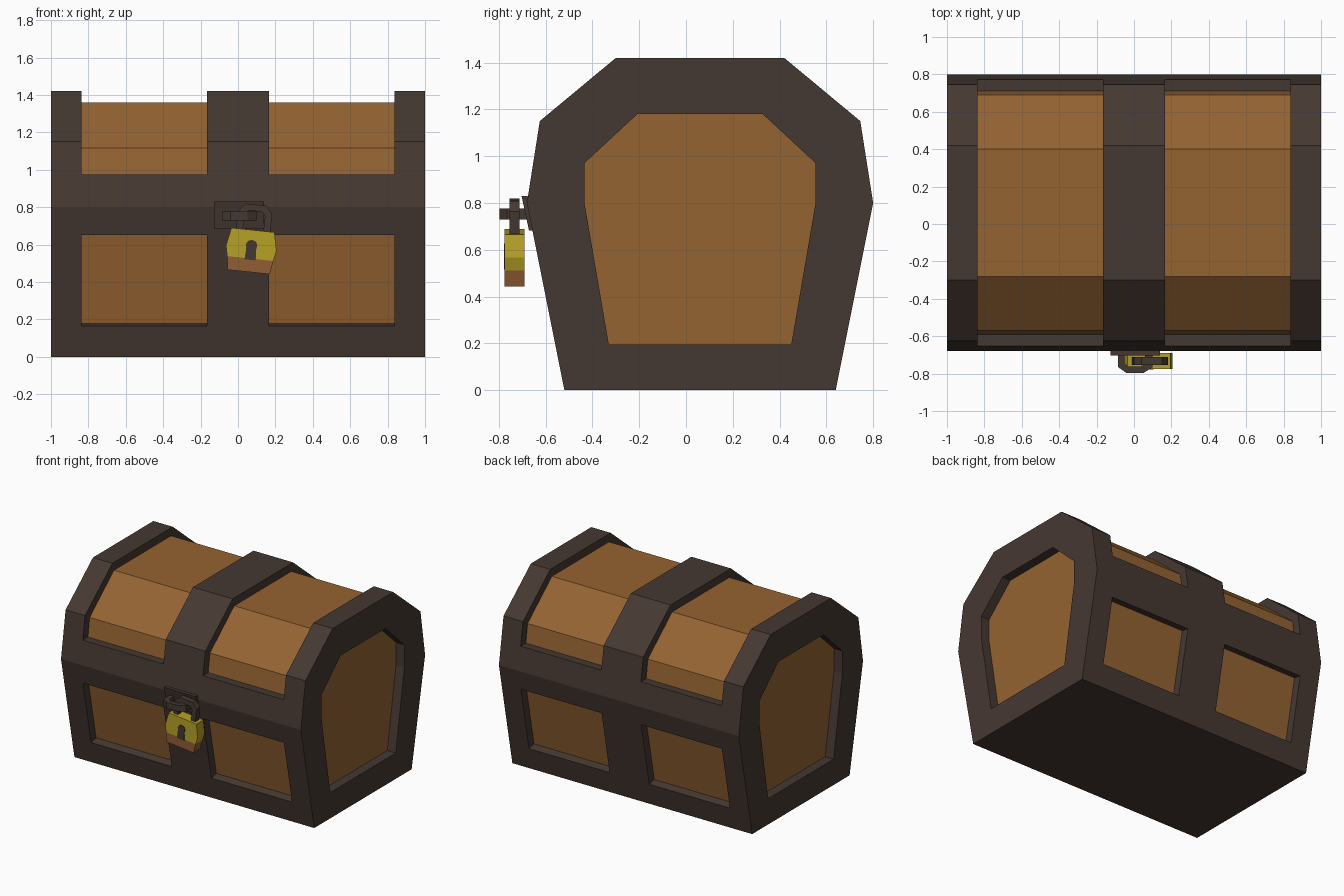
import bpy, bmesh, math
from mathutils import Vector, Matrix

if "Cube" in bpy.data.objects:
    bpy.data.objects.remove(bpy.data.objects["Cube"])


def material(name, rgb):
    m = bpy.data.materials.new(name)
    m.diffuse_color = (*rgb, 1)
    m.use_nodes = True
    m.node_tree.nodes["Principled BSDF"].inputs["Base Color"].default_value = m.diffuse_color
    return m


DARK = material("dark iron brown", (0.060, 0.040, 0.032))
WOOD = material("warm wood", (0.300, 0.125, 0.032))
GOLD = material("yellow brass", (0.470, 0.360, 0.020))
COPPER = material("copper brown", (0.290, 0.110, 0.035))


def finish(bm, name, mats):
    bmesh.ops.remove_doubles(bm, verts=bm.verts, dist=1e-4)
    bmesh.ops.recalc_face_normals(bm, faces=bm.faces)
    me = bpy.data.meshes.new(name)
    bm.to_mesh(me)
    bm.free()
    for m in mats:
        me.materials.append(m)
    ob = bpy.data.objects.new(name, me)
    bpy.context.collection.objects.link(ob)
    return ob


def face(bm, pts, mat=0):
    f = bm.faces.new([bm.verts.new(p) for p in pts])
    f.material_index = mat


def prism(name, pts, direction, mat, matrix=None):
    """Extrude a flat outline along a direction."""
    bm = bmesh.new()
    f = bm.faces.new([bm.verts.new(p) for p in pts])
    r = bmesh.ops.extrude_face_region(bm, geom=[f], use_keep_orig=True)
    vs = [g for g in r["geom"] if isinstance(g, bmesh.types.BMVert)]
    bmesh.ops.translate(bm, verts=vs, vec=direction)
    if matrix:
        bm.transform(matrix)
    return finish(bm, name, [mat])


# ---- chest shell: half profiles (half depth, height), mirrored about y = CY
CY = 0.06
outer_half = [(.58, 0), (.613, .165), (.71, .65), (.74, .80), (.7125, .975), (.685, 1.15), (.36, 1.42)]
inner_half = [(.52, 0), (.553, .178), (.65, .66), (.68, .80), (.65, .975), (.63, 1.115), (.34, 1.36)]
hole_half = [(.39, .195), (.494, .80), (.494, .97), (.268, 1.18)]


def loop(half):
    return [(CY - d, z) for d, z in half] + [(CY + d, z) for d, z in reversed(half)]


O, I, H = loop(outer_half), loop(inner_half), loop(hole_half)
panel_spans = [(1, 2), (4, 9), (11, 12)]
in_panel = {i for a, b in panel_spans for i in range(a, b)}
cuts = [-1, -.838, -.165, .165, .838, 1]

bm = bmesh.new()
for k in range(5):
    x0, x1 = cuts[k], cuts[k + 1]
    for i in range(14):
        j = (i + 1) % 14
        if k in (1, 3) and i in in_panel:
            # recessed wood and its side walls
            face(bm, [(x0, *I[i]), (x1, *I[i]), (x1, *I[j]), (x0, *I[j])], 1)
            for x in (x0, x1):
                face(bm, [(x, *O[i]), (x, *O[j]), (x, *I[j]), (x, *I[i])])
        else:
            face(bm, [(x0, *O[i]), (x1, *O[i]), (x1, *O[j]), (x0, *O[j])])
    if k in (1, 3):
        for e in [e for span in panel_spans for e in span]:
            face(bm, [(x0, *O[e]), (x1, *O[e]), (x1, *I[e]), (x0, *I[e])])

# end frames with recessed wood panels
corners = [0, 3, 5, 6, 7, 8, 10, 13]
DEPTH = 0.07
for s in (-1, 1):
    for n in range(8):
        a, b = corners[n], corners[(n + 1) % 8]
        h0, h1 = H[n], H[(n + 1) % 8]
        edge = O[a:b + 1] if b > a else [O[a], O[b]]
        face(bm, [(s, *p) for p in edge] + [(s, *h1), (s, *h0)])
        xi = s * (1 - DEPTH)
        face(bm, [(s, *h0), (s, *h1), (xi, *h1), (xi, *h0)])
    face(bm, [(s * (1 - DEPTH), *p) for p in H], 1)
finish(bm, "chest", [DARK, WOOD])

# ---- hasp plate lying on the sloping front
prism("hasp_plate", [(-.125, -.703, .83), (-.125, -.671, .682), (-.125, -.645, .682), (-.125, -.677, .83)],
      Vector((.265, 0, 0)), DARK)

# ---- staple: flat loop sticking out of the plate
prism("staple", [(-.085, -.675, .73), (-.085, -.765, .73), (-.04, -.797, .73), (.05, -.797, .73),
                 (.10, -.765, .73), (.10, -.675, .73), (.06, -.675, .73), (.06, -.745, .73),
                 (.035, -.763, .73), (-.03, -.763, .73), (-.05, -.745, .73), (-.05, -.675, .73)],
      Vector((0, 0, .047)), DARK)

# ---- padlock, drawn upright around its own centre then tilted
LOCK = Matrix.Translation((.07, -.733, .57)) @ Matrix.Rotation(math.radians(6), 4, 'Y')


def lock_part(name, pts, y0, y1, mat):
    return prism(name, [(x, y0, z) for x, z in pts], Vector((0, y1 - y0, 0)), mat, LOCK)


lock_part("padlock_body", [(-.117, .108), (.114, .108), (.136, .012), (.124, -.045),
                           (-.124, -.045), (-.136, .012)], -.042, .042, GOLD)
lock_part("padlock_base", [(-.124, -.045), (.124, -.045), (.113, -.117), (-.113, -.117)], -.042, .042, COPPER)

# shackle: faceted upright loop
shackle_out = [(-.092, .10), (-.092, .205), (-.055, .245), (.055, .245), (.092, .205), (.092, .10)]
shackle_in = [(.055, .10), (.055, .19), (.035, .21), (-.035, .21), (-.055, .19), (-.055, .10)]
lock_part("shackle", shackle_out + shackle_in, -.022, .022, DARK)

# keyhole: thin plate with a rounded head and a flared foot
head = [(.031 * math.cos(math.radians(a)), .025 + .031 * math.sin(math.radians(a)))
        for a in range(-30, 211, 40)]
lock_part("keyhole", head + [(-.03, -.052), (.03, -.052)], -.046, -.040, DARK)
